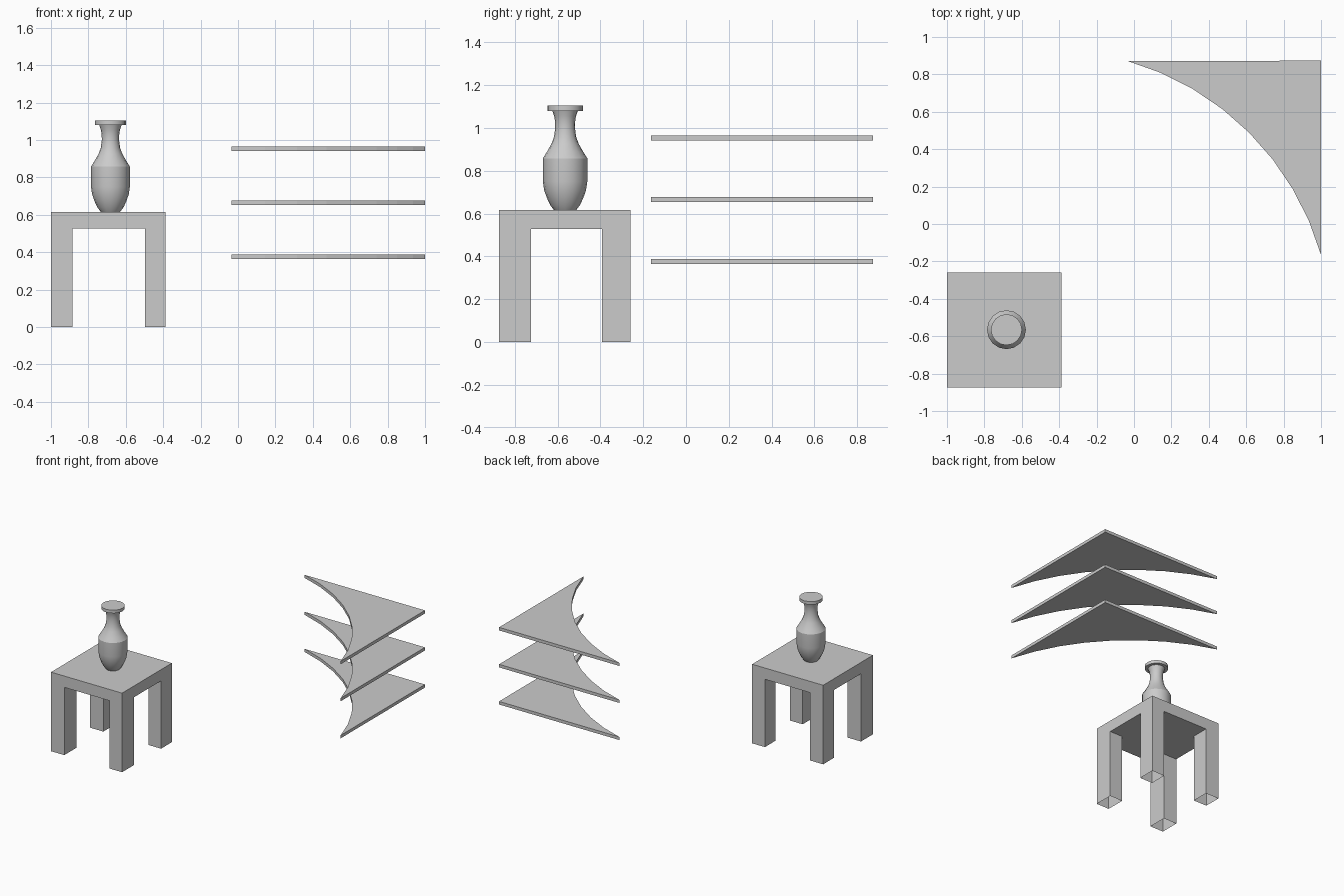
import bpy, bmesh, math
from mathutils import Vector

if "Cube" in bpy.data.objects:
    bpy.data.objects.remove(bpy.data.objects["Cube"])


def finish(bm, name):
    mesh = bpy.data.meshes.new(name)
    bm.to_mesh(mesh)
    bm.free()
    ob = bpy.data.objects.new(name, mesh)
    bpy.context.collection.objects.link(ob)
    return ob


def extrude_up(bm, faces, height):
    ext = bmesh.ops.extrude_face_region(bm, geom=faces, use_keep_orig=True)
    verts = [g for g in ext["geom"] if isinstance(g, bmesh.types.BMVert)]
    bmesh.ops.translate(bm, verts=verts, vec=(0, 0, height))


# Table: gridded slab with its corner cells pulled down into open-ended legs
XS = [-1.0, -0.886, -0.498, -0.388]
YS = [-0.873, -0.725, -0.393, -0.26]
UNDER, TOP = 0.528, 0.616
bm = bmesh.new()
grid = [[bm.verts.new((x, y, UNDER)) for y in YS] for x in XS]
cells = {}
for i in range(3):
    for j in range(3):
        cells[i, j] = bm.faces.new((grid[i][j], grid[i + 1][j],
                                    grid[i + 1][j + 1], grid[i][j + 1]))
extrude_up(bm, list(cells.values()), TOP - UNDER)
bmesh.ops.recalc_face_normals(bm, faces=bm.faces)
corners = [cells[i, j] for i in (0, 2) for j in (0, 2)]
feet = bmesh.ops.extrude_discrete_faces(bm, faces=corners)["faces"]
for f in feet:
    bmesh.ops.translate(bm, verts=f.verts, vec=(0, 0, -UNDER))
bmesh.ops.delete(bm, geom=feet, context="FACES_ONLY")
bmesh.ops.remove_doubles(bm, verts=bm.verts, dist=1e-5)
# merge the coplanar grid cells of the slab
bmesh.ops.dissolve_limit(bm, angle_limit=0.01, verts=bm.verts, edges=bm.edges)
finish(bm, "table")

# Vase: lathed profile (radius, height), capped at foot and rim
PROFILE = [(0, 0.616), (0.052, 0.616), (0.07, 0.64), (0.086, 0.675),
           (0.098, 0.71), (0.104, 0.75), (0.104, 0.858), (0.085, 0.888),
           (0.064, 0.925), (0.052, 0.957), (0.046, 1.0), (0.047, 1.03),
           (0.051, 1.055), (0.06, 1.08), (0.083, 1.08), (0.083, 1.104),
           (0, 1.104)]
SIDES = 16
bm = bmesh.new()
centre = Vector((-0.682, -0.565, 0))
pts = [bm.verts.new(centre + Vector((r, 0, z))) for r, z in PROFILE]
edges = [bm.edges.new(pair) for pair in zip(pts, pts[1:])]
bmesh.ops.spin(bm, geom=pts + edges, cent=centre, axis=(0, 0, 1),
               angle=math.tau, steps=SIDES, use_merge=True)
bmesh.ops.remove_doubles(bm, verts=bm.verts, dist=1e-5)
bmesh.ops.recalc_face_normals(bm, faces=bm.faces)
vase = finish(bm, "vase")
bpy.context.view_layer.objects.active = vase
vase.select_set(True)
bpy.ops.object.shade_smooth_by_angle(angle=math.radians(30))

# Corner shelves: right-angled corner with a concave arc as the front edge
ARC_C, ARC_R, THICK = 1.4515, 1.509, 0.024
END = math.acos((ARC_C - 1.036) / ARC_R)
START = math.pi / 2 - END
STEPS = 8


def shelf(name, z):
    bm = bmesh.new()
    outline = [(1.0, 0.873)]
    for k in range(STEPS + 1):
        a = START + (END - START) * k / STEPS
        outline.append((1 - ARC_C + ARC_R * math.cos(a),
                        0.873 - ARC_C + ARC_R * math.sin(a)))
    face = bm.faces.new([bm.verts.new((x, y, z)) for x, y in outline])
    extrude_up(bm, [face], THICK)
    bmesh.ops.recalc_face_normals(bm, faces=bm.faces)
    finish(bm, name)


for name, z in (("lower_shelf", 0.364), ("middle_shelf", 0.653),
                ("upper_shelf", 0.941)):
    shelf(name, z)
